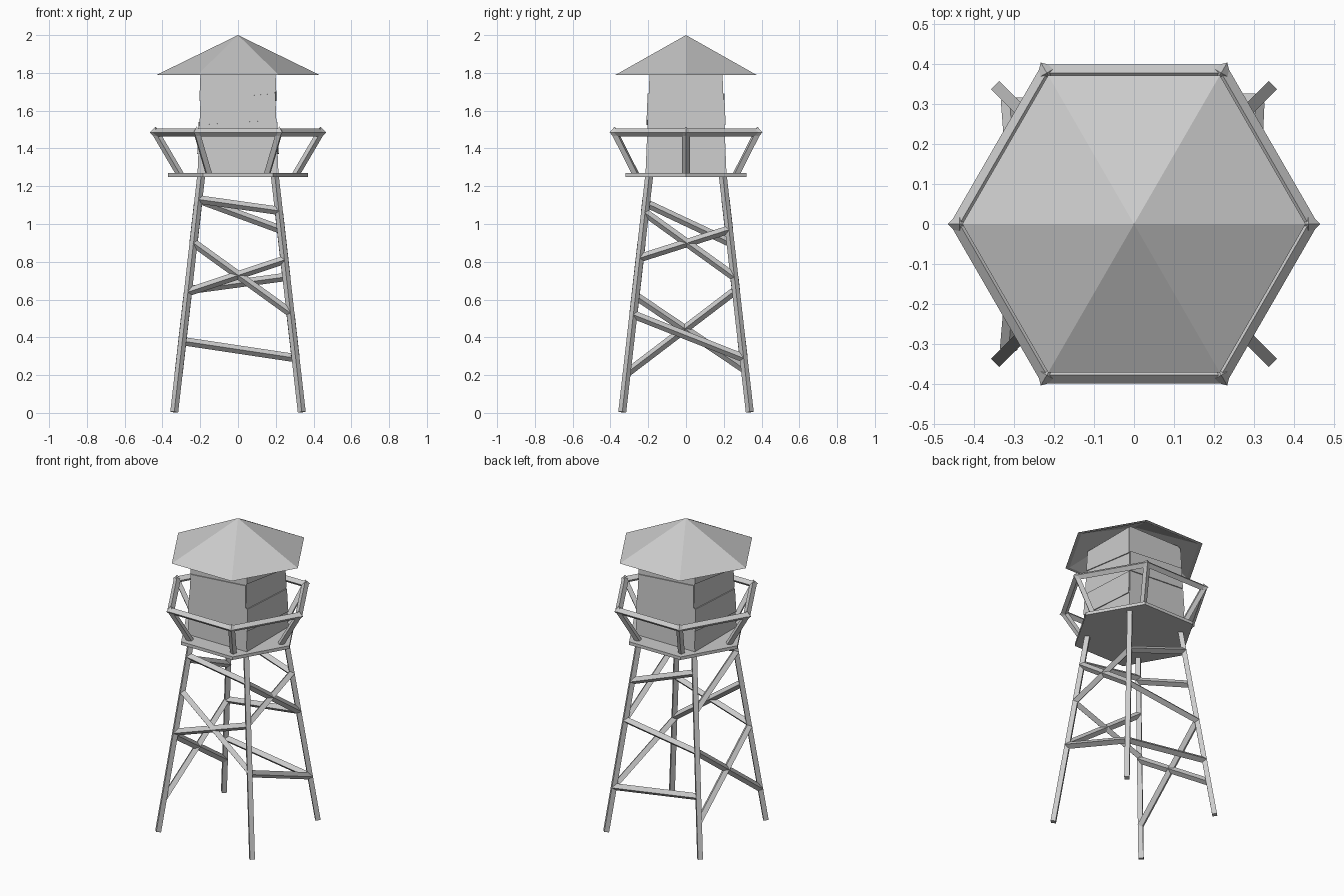
import bpy, bmesh, math
from mathutils import Vector, Matrix

if "Cube" in bpy.data.objects:
    bpy.data.objects.remove(bpy.data.objects["Cube"])


def make(name, bm):
    bmesh.ops.recalc_face_normals(bm, faces=bm.faces)
    me = bpy.data.meshes.new(name)
    bm.to_mesh(me)
    bm.free()
    ob = bpy.data.objects.new(name, me)
    bpy.context.collection.objects.link(ob)
    return ob


def beam(name, a, b, r=0.022, roll=0):
    """Four-sided timber between two points, corner edge up unless rolled."""
    a, b = Vector(a), Vector(b)
    d = b - a
    m = Matrix.Translation((a + b) / 2) @ d.to_track_quat('Z', 'Y').to_matrix().to_4x4()
    m = m @ Matrix.Rotation(roll, 4, 'Z')
    bm = bmesh.new()
    bmesh.ops.create_cone(bm, cap_ends=True, segments=4, radius1=r, radius2=r,
                          depth=d.length, matrix=m)
    return make(name, bm)


def ring(r, z, n=6):
    return [Vector((r * math.cos(2 * math.pi * i / n), r * math.sin(2 * math.pi * i / n), z))
            for i in range(n)]


def loft(name, lower, upper):
    """Closed prism between two matching loops."""
    bm = bmesh.new()
    lo = [bm.verts.new(v) for v in lower]
    up = [bm.verts.new(v) for v in upper]
    n = len(lo)
    bm.faces.new(lo)
    bm.faces.new(up)
    for i in range(n):
        j = (i + 1) % n
        bm.faces.new((lo[i], lo[j], up[j], up[i]))
    return make(name, bm)


def leg_offset(z):
    return 0.338 - 0.114 * z


# Splayed legs
for sx in (-1, 1):
    for sy in (-1, 1):
        b, t = leg_offset(0.004), leg_offset(1.255)
        beam("leg", (sx * b, sy * b, 0.004), (sx * t, sy * t, 1.255), 0.021, math.pi / 4)

# Cross braces per side: heights at the negative and positive end
braces = {
    "front": [(1.13, 1.07), (0.90, 0.53), (0.64, 0.81)],
    "back": [(1.13, 0.97), (0.65, 0.72), (0.38, 0.29)],
    "right": [(1.06, 0.72), (0.82, 0.97), (0.52, 0.29)],
    "left": [(1.11, 0.90), (0.62, 0.23), (0.21, 0.65)],
}
for side, pairs in braces.items():
    s = 1 if side in ("back", "right") else -1
    for z1, z2 in pairs:
        p, q = leg_offset(z1), leg_offset(z2)
        if side in ("front", "back"):
            beam(side + "_brace", (-p, s * p, z1), (q, s * q, z2))
        else:
            beam(side + "_brace", (s * p, -p, z1), (s * q, q, z2))

# Hexagonal platform
loft("platform", ring(0.37, 1.25), ring(0.37, 1.27))

# Railing: leaning posts, pointed joints and top rails
foot, head = ring(0.305, 1.26), ring(0.437, 1.485)
for i in range(6):
    beam("railing_post", foot[i], head[i], 0.02)
    beam("railing_bar", head[i], head[(i + 1) % 6], 0.021)
    bm = bmesh.new()
    m = Matrix.Translation(head[i]) @ Matrix.Rotation(math.pi / 3 * i, 4, 'Z')
    for sgn in (1, -1):
        bmesh.ops.create_cone(bm, segments=4, radius1=0.03, radius2=0, depth=0.03,
                              matrix=m @ Matrix.Diagonal((1, 1, sgn, 1))
                              @ Matrix.Translation((0, 0, 0.015)))
    bmesh.ops.remove_doubles(bm, verts=bm.verts, dist=1e-4)
    make("railing_joint", bm)


# Square cabin, slightly tapered
def wall(z):
    return 0.21 - 0.04 * (z - 1.27)


def square(h, z):
    return [Vector((x * h, y * h, z)) for x, y in ((-1, -1), (1, -1), (1, 1), (-1, 1))]


loft("cabin_core", square(wall(1.26), 1.26), square(wall(1.84), 1.84))

# Uneven cladding boards: seam heights (left, right) and how far each board stands out
seams_a = [(1.27, 1.27), (1.525, 1.55), (1.66, 1.69), (1.83, 1.83)]
seams_b = [(1.27, 1.27), (1.40, 1.37), (1.54, 1.52), (1.70, 1.65), (1.83, 1.83)]
for k, seams in enumerate((seams_a, seams_b, seams_a, seams_b)):
    rot = Matrix.Rotation(k * math.pi / 2, 3, 'Z')
    for i in range(len(seams) - 1):
        out = 0.010 if i % 2 else 0.004
        (l0, r0), (l1, r1) = seams[i], seams[i + 1]
        corners = [(-1, l0), (1, r0), (1, r1), (-1, l1)]
        inner = [rot @ Vector((s * wall(z), -wall(z) + 0.01, z)) for s, z in corners]
        outer = [rot @ Vector((s * (wall(z) + 0.003), -wall(z) - out, z)) for s, z in corners]
        loft("cabin_board", inner, outer)

# Hollow hexagonal roof
bm = bmesh.new()
o = [bm.verts.new(v) for v in ring(0.43, 1.79)]
n = [bm.verts.new(v) for v in ring(0.405, 1.79)]
top, under = bm.verts.new((0, 0, 2.0)), bm.verts.new((0, 0, 1.985))
for i in range(6):
    j = (i + 1) % 6
    bm.faces.new((o[i], o[j], top))
    bm.faces.new((n[j], n[i], under))
    bm.faces.new((o[j], o[i], n[i], n[j]))
make("roof", bm)
